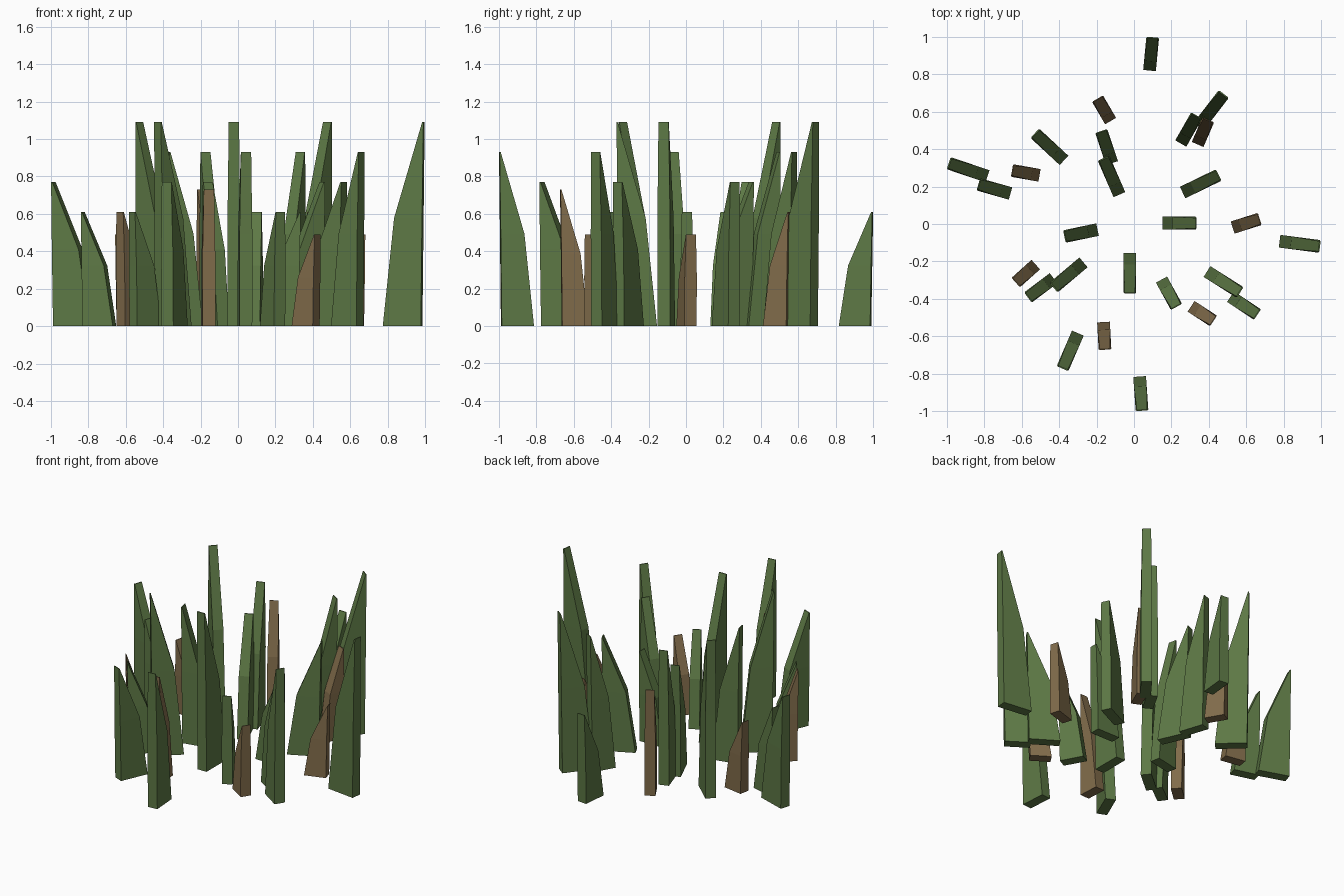
import bpy
from mathutils import Vector


def material(name, color):
    m = bpy.data.materials.new(name)
    m.diffuse_color = color
    return m


GREEN = material("grass_green", (0.11, 0.19, 0.06, 1))
BROWN = material("dry_brown", (0.22, 0.15, 0.07, 1))

# One blade section per row: height fraction, inner and outer edge
# (fractions of the plan length), thickness
SECTIONS = [(0.0, 0.0, 0.94, 0.068),
            (0.53, 0.28, 0.97, 0.068),
            (1.0, 0.97, 1.0, 0.055)]


def blade(name, inner, outer, height, mat):
    a, b = Vector((*inner, 0)), Vector((*outer, 0))
    axis = b - a
    side = Vector((-axis.y, axis.x, 0)).normalized()
    verts = []
    for zf, t0, t1, w in SECTIONS:
        for t, s in ((t0, -1), (t1, -1), (t1, 1), (t0, 1)):
            verts.append(a + axis * t + side * s * w / 2 + Vector((0, 0, zf * height)))
    faces = [(3, 2, 1, 0), (8, 9, 10, 11)]
    for r in (0, 4):
        for i in range(4):
            j = (i + 1) % 4
            faces.append((r + i, r + j, r + 4 + j, r + 4 + i))
    me = bpy.data.meshes.new(name)
    me.from_pydata(verts, [], faces)
    me.materials.append(mat)
    bpy.context.collection.objects.link(bpy.data.objects.new(name, me))


# Green blades, grouped by height: (inner point, outer point)
green = {
    1.09: [((0.345, 0.52), (0.48, 0.695)), ((-0.374, 0.34), (-0.53, 0.485)),
           ((0.778, -0.092), (0.994, -0.12)), ((-0.022, -0.155), (-0.022, -0.372)),
           ((-0.27, -0.205), (-0.43, -0.34))],
    0.93: [((0.25, 0.43), (0.335, 0.58)), ((-0.118, 0.325), (-0.175, 0.497)),
           ((-0.195, -0.03), (-0.372, -0.067)), ((0.516, -0.388), (0.66, -0.484)),
           ((0.03, -0.815), (0.043, -0.998))],
    0.77: [((-0.078, 0.157), (-0.163, 0.352)), ((-0.783, 0.255), (-0.99, 0.325)),
           ((0.26, 0.168), (0.453, 0.262)), ((0.39, -0.254), (0.567, -0.366)),
           ((-0.30, -0.583), (-0.382, -0.773))],
    0.61: [((0.083, 0.82), (0.10, 0.998)), ((-0.66, 0.163), (-0.832, 0.212)),
           ((0.153, 0.005), (0.335, 0.005)), ((-0.43, -0.29), (-0.567, -0.393)),
           ((0.147, -0.297), (0.227, -0.443))],
}
# Dry blades, shorter in plan
brown = {
    0.73: [((-0.125, 0.55), (-0.195, 0.67)), ((-0.163, -0.524), (-0.155, -0.672))],
    0.61: [((0.34, 0.425), (0.397, 0.557)), ((-0.525, -0.217), (-0.632, -0.313))],
    0.49: [((-0.505, 0.26), (-0.652, 0.286)), ((0.527, -0.019), (0.672, 0.027)),
           ((0.305, -0.44), (0.425, -0.518))],
}

for label, groups, mat in (("green_blade", green, GREEN), ("dry_blade", brown, BROWN)):
    for height, spans in groups.items():
        for p, q in spans:
            blade(label, p, q, height, mat)
